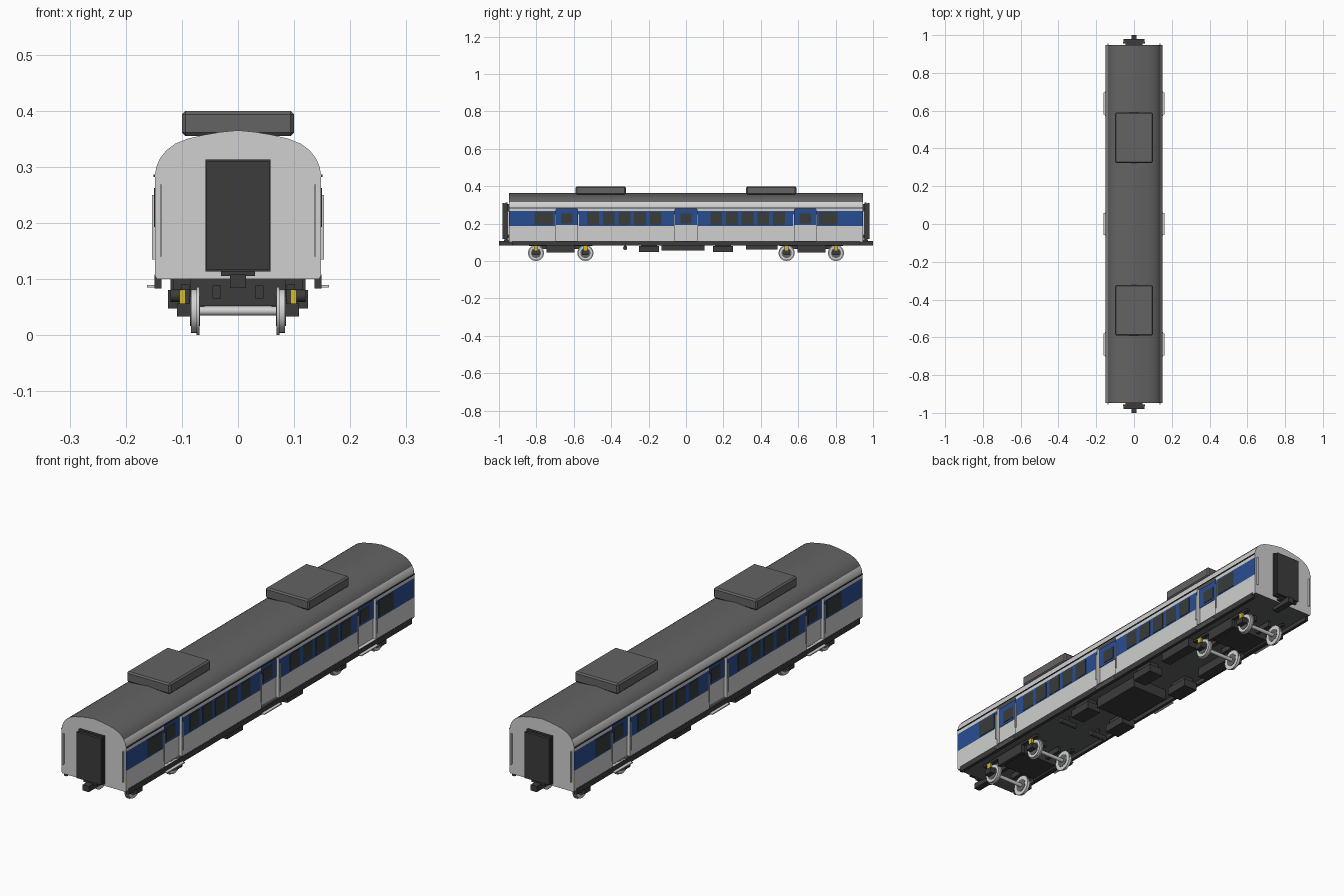
import bpy, bmesh, math
from mathutils import Matrix, Vector

cube = bpy.data.objects.get("Cube")
if cube:
    bpy.data.objects.remove(cube, do_unlink=True)


def material(name, *rgb):
    m = bpy.data.materials.new(name)
    m.use_nodes = True
    m.diffuse_color = (*rgb, 1)
    m.node_tree.nodes["Principled BSDF"].inputs["Base Color"].default_value = (*rgb, 1)
    return m


LIGHT = material("light grey paint", .62, .63, .62)
BLUE = material("blue stripe", .022, .075, .29)
ROOF = material("roof grey", .125, .125, .125)
DARK = material("dark metal", .045, .045, .045)
GLASS = material("dark glass", .04, .045, .042)
FLOOR = material("floor grey", .12, .13, .13)
STEEL = material("wheel steel", .65, .65, .65)
YELLOW = material("spring yellow", .7, .5, .02)


def finish(name, bm, mats):
    mesh = bpy.data.meshes.new(name)
    bmesh.ops.recalc_face_normals(bm, faces=bm.faces)
    bm.to_mesh(mesh)
    bm.free()
    for m in mats:
        mesh.materials.append(m)
    ob = bpy.data.objects.new(name, mesh)
    bpy.context.collection.objects.link(ob)
    return ob


def smooth(ob, degrees=30):
    for p in ob.data.polygons:
        p.use_smooth = True
    ob.data.set_sharp_from_angle(angle=math.radians(degrees))


def boxes(name, mat, ranges, mirror="", bevel=0):
    """Boxes from (x, y, z) ranges, copied across the mirrored axes."""
    bm = bmesh.new()
    for xs, ys, zs in ranges:
        lo, hi = Vector((xs[0], ys[0], zs[0])), Vector((xs[1], ys[1], zs[1]))
        for sx in (1, -1) if "x" in mirror else (1,):
            for sy in (1, -1) if "y" in mirror else (1,):
                mid = (lo + hi) / 2 * Vector((1, 1, 1))
                mid.x *= sx
                mid.y *= sy
                bmesh.ops.create_cube(bm, size=1, matrix=Matrix.Translation(mid)
                                      @ Matrix.Diagonal((*(hi - lo), 1)))
    if bevel:
        bmesh.ops.bevel(bm, geom=bm.edges[:], offset=bevel, segments=1, affect="EDGES")
    return finish(name, bm, [mat])


def discs(name, mat, radius, x0, x1, centres, sides=32):
    """Wheel-like discs on the x axis, on both sides of the model."""
    bm = bmesh.new()
    for y, z in centres:
        for s in (1, -1):
            bmesh.ops.create_cone(
                bm, cap_ends=True, segments=sides, radius1=radius, radius2=radius, depth=x1 - x0,
                matrix=Matrix.Translation((s * (x0 + x1) / 2, y, z)) @ Matrix.Rotation(math.pi / 2, 4, "Y"))
    ob = finish(name, bm, [mat])
    smooth(ob)
    return ob


# Body shell: half cross-section mirrored and extruded, coloured by strip
HALF = [(.145, .10), (.148, .106), (.148, .187), (.148, .267), (.148, .285), (.1455, .3), (.139, .315),
        (.128, .329), (.112, .341), (.09, .35), (.06, .357), (.03, .362)]
section = HALF + [(0, .365)] + [(-x, z) for x, z in reversed(HALF)]
END = .947
bm = bmesh.new()
front = [bm.verts.new((x, -END, z)) for x, z in section]
back = [bm.verts.new((x, END, z)) for x, z in section]
bm.faces.new(front)
bm.faces.new(back[::-1])
for i in range(len(section)):
    j = (i + 1) % len(section)
    face = bm.faces.new((front[i], front[j], back[j], back[i]))
    z = (section[i][1] + section[j][1]) / 2
    if j == 0:
        face.material_index = 3
    elif z > .315:
        face.material_index = 2
    elif .187 < z < .267:
        face.material_index = 1
body = finish("body_shell", bm, [LIGHT, BLUE, ROOF, FLOOR])

# Recessed doorways
DOORS = [(y - .058, y + .058) for y in (-.637, 0, .637)]
DEEP = .134
cutter = boxes("doorway_cutter", LIGHT, [((DEEP, .2), d, (.108, .279)) for d in DOORS], "x")
cutter.hide_render = True
cut = body.modifiers.new("doorways", "BOOLEAN")
cut.object, cut.operation, cut.solver = cutter, "DIFFERENCE", "EXACT"
bpy.context.view_layer.update()
cut_mesh = bpy.data.meshes.new_from_object(body.evaluated_get(bpy.context.evaluated_depsgraph_get()))
body.modifiers.clear()
body.data = cut_mesh
bpy.data.objects.remove(cutter, do_unlink=True)
smooth(body, 25)

# Door leaves: blue upper panel, glass, centre joint
boxes("door_blue_panel", BLUE, [((DEEP, DEEP + .002), d, (.192, .279)) for d in DOORS], "x")
boxes("door_glass", GLASS, [((DEEP, DEEP + .004), (a + .028, b - .028), (.202, .255)) for a, b in DOORS], "x")
boxes("door_handrails", LIGHT, [((.147, .153), (y - .002, y + .002), (.135, .25))
                                for a, b in DOORS for y in (a - .004, b + .004)], "x")
boxes("door_steps", STEEL, [((.14, .162), d, (.085, .089)) for d in DOORS], "x")

# Side windows
windows = [(.13 + .084 * i, .193 + .084 * i) for i in range(5)] + [(.712, .81)]
boxes("side_windows", GLASS, [((.147, .1495), w, (.193, .262)) for w in windows], "xy")

# Gutters and lower sills
boxes("roof_gutter", DARK, [((.145, .151), (-END, END), (.282, .286))], "x")
boxes("sill_beam", DARK, [((.136, .149), (-.93, .93), (.083, .108))], "x")

# End walls: gangway bellows, couplers, grab rails
boxes("gangway", DARK, [((-.046, .046), (.94, .957), (.12, .306)),
                        ((-.058, .058), (.955, .965), (.113, .313)),
                        ((-.05, .05), (.964, .971), (.119, .307)),
                        ((-.056, .056), (.97, .98), (.117, .309))], "y")
boxes("coupler", DARK, [((-.014, .014), (.9, 1), (.084, .108)),
                        ((-.03, .03), (.93, .972), (.105, .114))], "y")
boxes("end_grab_rail", LIGHT, [((.136, .139), (.945, .955), (.14, .268))], "xy")

# Roof air conditioning units
boxes("roof_unit", ROOF, [((-.1, .1), (.322, .59), (.355, .399))], "y", bevel=.006)

# Wheelsets
BOGIES = (-.67, .67)
AXLES = [b + d for b in BOGIES for d in (-.132, .132)]
hubs = [(y, .043) for y in AXLES]
discs("wheel_flange", STEEL, .043, .069, .074, hubs)
discs("wheel_tread", STEEL, .039, .074, .084, hubs)
discs("wheel_web", FLOOR, .027, .0675, .0855, hubs)
discs("axle", STEEL, .008, 0, .088, hubs, 16)

# Bogie frames, axle boxes and springs
frames, axle_boxes, springs = [], [], []
for b in BOGIES:
    frames += [((-.085, .085), (b - .07, b + .07), (.052, .1)),
               ((.086, .102), (b - .075, b + .075), (.045, .088)),
               ((.086, .102), (b - .17, b + .17), (.08, .09)),
               ((.03, .045), (b - .15, b + .15), (.065, .088))]
for y in AXLES:
    axle_boxes += [((.085, .109), (y - .018, y + .018), (.033, .056))]
    springs += [((.094, .104), (y - .011, y + .011), (.056, .08))]
boxes("bogie_frame", DARK, frames, "x")
boxes("axle_box", DARK, axle_boxes, "x")
boxes("spring", YELLOW, springs, "x")

# Underfloor equipment
boxes("main_underfloor_box", DARK, [((-.085, .085), (-.13, .1), (.055, .101))])
boxes("side_underfloor_boxes", DARK, [((.06, .125), (.145, .25), (.047, .08)),
                                      ((.07, .115), (.155, .24), (.08, .101))], "xy")
boxes("underfloor_duct", DARK, [((.075, .12), (.32, .49), (.062, .101))], "x")
discs("air_tank", DARK, .011, .04, .12, [(-.325, .07)], 16)
boxes("tank_bracket", DARK, [((.075, .085), (-.33, -.32), (.072, .101))], "x")
